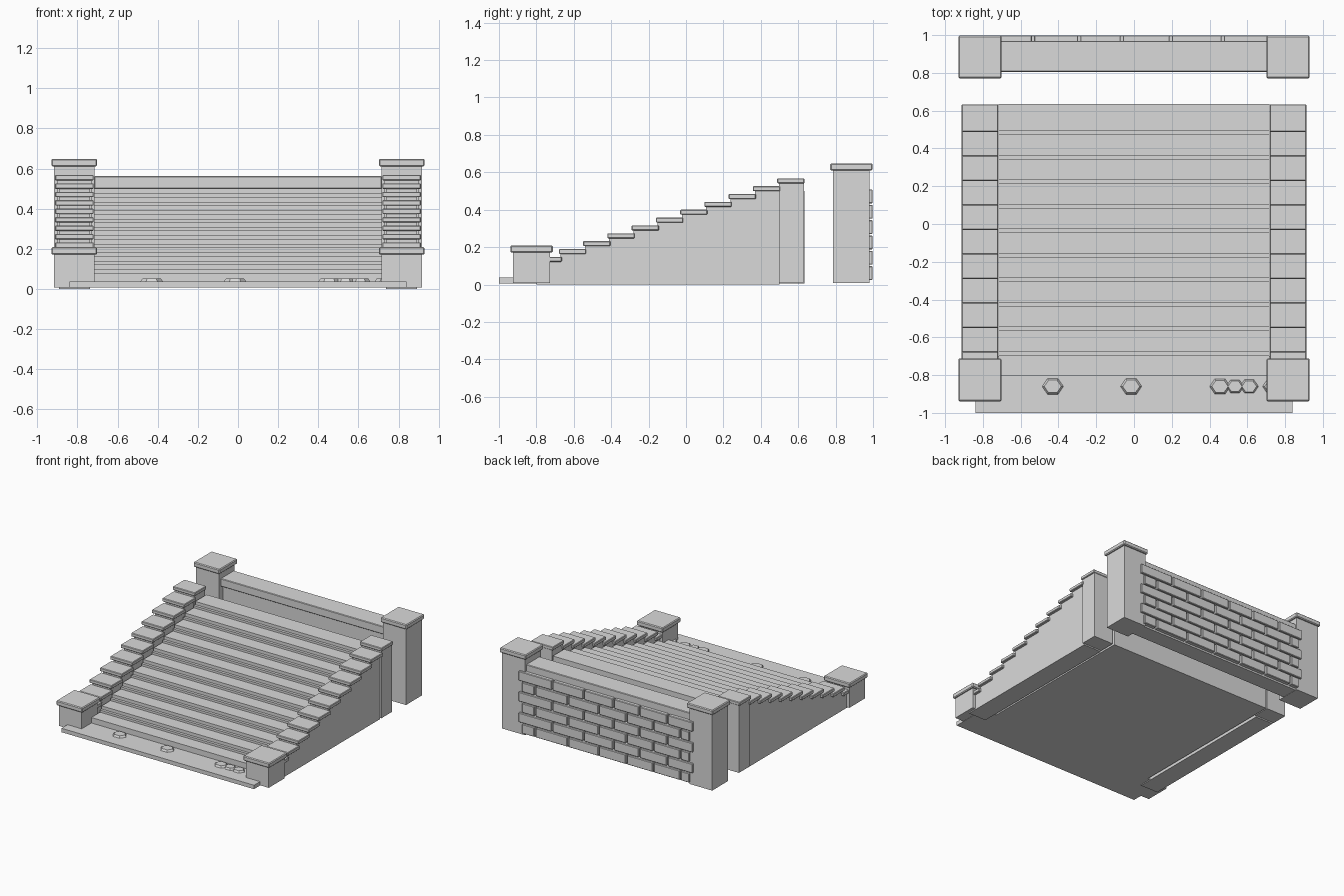
import bpy, bmesh, math

if "Cube" in bpy.data.objects:
    bpy.data.objects.remove(bpy.data.objects["Cube"])

stone = bpy.data.materials.new("grey stone")
stone.diffuse_color = (0.7, 0.7, 0.7, 1)
stone.use_nodes = True
stone.node_tree.nodes["Principled BSDF"].inputs["Base Color"].default_value = stone.diffuse_color


def finish(name, bm, bevel=0.0):
    bmesh.ops.recalc_face_normals(bm, faces=bm.faces)
    me = bpy.data.meshes.new(name)
    bm.to_mesh(me)
    bm.free()
    me.materials.append(stone)
    ob = bpy.data.objects.new(name, me)
    bpy.context.collection.objects.link(ob)
    if bevel:
        mod = ob.modifiers.new("bevel", 'BEVEL')
        mod.width = bevel
        mod.segments = 1
    return ob


def add_box(bm, x0, x1, y0, y1, z0, z1):
    vs = bmesh.ops.create_cube(bm, size=1)["verts"]
    for v in vs:
        v.co = ((x0 + x1) / 2 + v.co.x * (x1 - x0),
                (y0 + y1) / 2 + v.co.y * (y1 - y0),
                (z0 + z1) / 2 + v.co.z * (z1 - z0))


def box(name, x0, x1, y0, y1, z0, z1, bevel=0.0):
    bm = bmesh.new()
    add_box(bm, x0, x1, y0, y1, z0, z1)
    return finish(name, bm, bevel)


def extrude_profile(name, points, x0, x1):
    """Extrude a (y, z) outline along x."""
    bm = bmesh.new()
    face = bm.faces.new([bm.verts.new((x0, y, z)) for y, z in points])
    new = bmesh.ops.extrude_face_region(bm, geom=[face])["geom"]
    for v in new:
        if isinstance(v, bmesh.types.BMVert):
            v.co.x = x1
    return finish(name, bm)


RUN, RISE, DROP = 0.1297, 0.042, 0.025

# Ground slab in front of the stairs
box("base_slab", -0.84, 0.84, -1.0, -0.70, 0.006, 0.037)

# Stair flight: every riser has a small ledge below the tread
outline = [(0.634, 0.006), (0.634, 0.50)]
for k in range(11):
    y, z = 0.493 - RUN * k, 0.50 - RISE * k
    outline += [(y, z), (y, z - DROP)]
    if k < 10:
        outline += [(y - 0.021, z - DROP), (y - 0.021, z - RISE)]
outline += [(outline[-1][0], 0.006)]
extrude_profile("stairs", outline, -0.718, 0.718)

for side, s in (("left", -1), ("right", 1)):
    def span(a, b):
        return (s * a, s * b) if s > 0 else (s * b, s * a)

    # Stepped side wall
    wall = [(0.50, 0.0)]
    for i in range(9, -2, -1):
        y, z = -0.68 + RUN * i, 0.19 + RISE * i - 0.015
        wall += [(min(y + RUN + 0.01, 0.50), z), (y + 0.01, z)]
    wall += [(wall[-1][0], 0.0)]
    extrude_profile(side + "_side_wall", wall, *span(0.737, 0.891))

    # Overlapping cap stones on the side wall
    bm = bmesh.new()
    for i in range(-1, 10):
        y, z = -0.68 + RUN * i, 0.19 + RISE * i
        add_box(bm, *span(0.719, 0.912), y, y + 0.146, z - 0.027, z)
    finish(side + "_wall_caps", bm, 0.004)

    # Post closing the top end of the side wall
    box(side + "_end_post", *span(0.73, 0.903), 0.497, 0.63, 0.01, 0.545)

    # Front and back pillars with caps
    for end, y0, y1, top in (("front", -0.925, -0.727, 0.171),
                             ("back", 0.785, 0.982, 0.610)):
        box(f"{side}_{end}_pillar", *span(0.716, 0.916), y0, y1, 0.008, top)
        box(f"{side}_{end}_pillar_cap", *span(0.702, 0.93),
            y0 - 0.014, y1 + 0.015, top, top + 0.038, 0.006)

# Back wall with coping
box("back_wall", -0.73, 0.73, 0.835, 0.968, 0.01, 0.50)
box("back_wall_coping", -0.717, 0.717, 0.805, 0.97, 0.50, 0.562, 0.004)

# Raised bricks in running bond on the back face
bm = bmesh.new()
seams = [-0.76, -0.535, -0.29, -0.065, 0.195, 0.47, 0.77]
for row in range(6):
    z = 0.02 + 0.082 * row
    if row % 2:
        edges = seams
    else:
        edges = [-0.73] + [(a + b) / 2 for a, b in zip(seams, seams[1:])] + [0.74]
    for a, b in zip(edges, edges[1:]):
        add_box(bm, a + 0.006, b - 0.006, 0.96, 0.998, z + 0.004, z + 0.078)
finish("back_wall_bricks", bm, 0.004)

# Low hexagonal pebbles on the slab
bm = bmesh.new()
for x, r in ((-0.43, 0.06), (-0.015, 0.06), (0.455, 0.058),
             (0.535, 0.05), (0.61, 0.052), (0.735, 0.058)):
    vs = bmesh.ops.create_cone(bm, cap_ends=True, segments=6, radius1=r,
                               radius2=r * 0.75, depth=0.02)["verts"]
    for v in vs:
        a, rad = math.atan2(v.co.y, v.co.x) + math.pi / 6, math.hypot(v.co.x, v.co.y)
        v.co = (x + rad * math.cos(a), -0.86 + 0.85 * rad * math.sin(a), 0.042 + v.co.z)
finish("slab_pebbles", bm)
